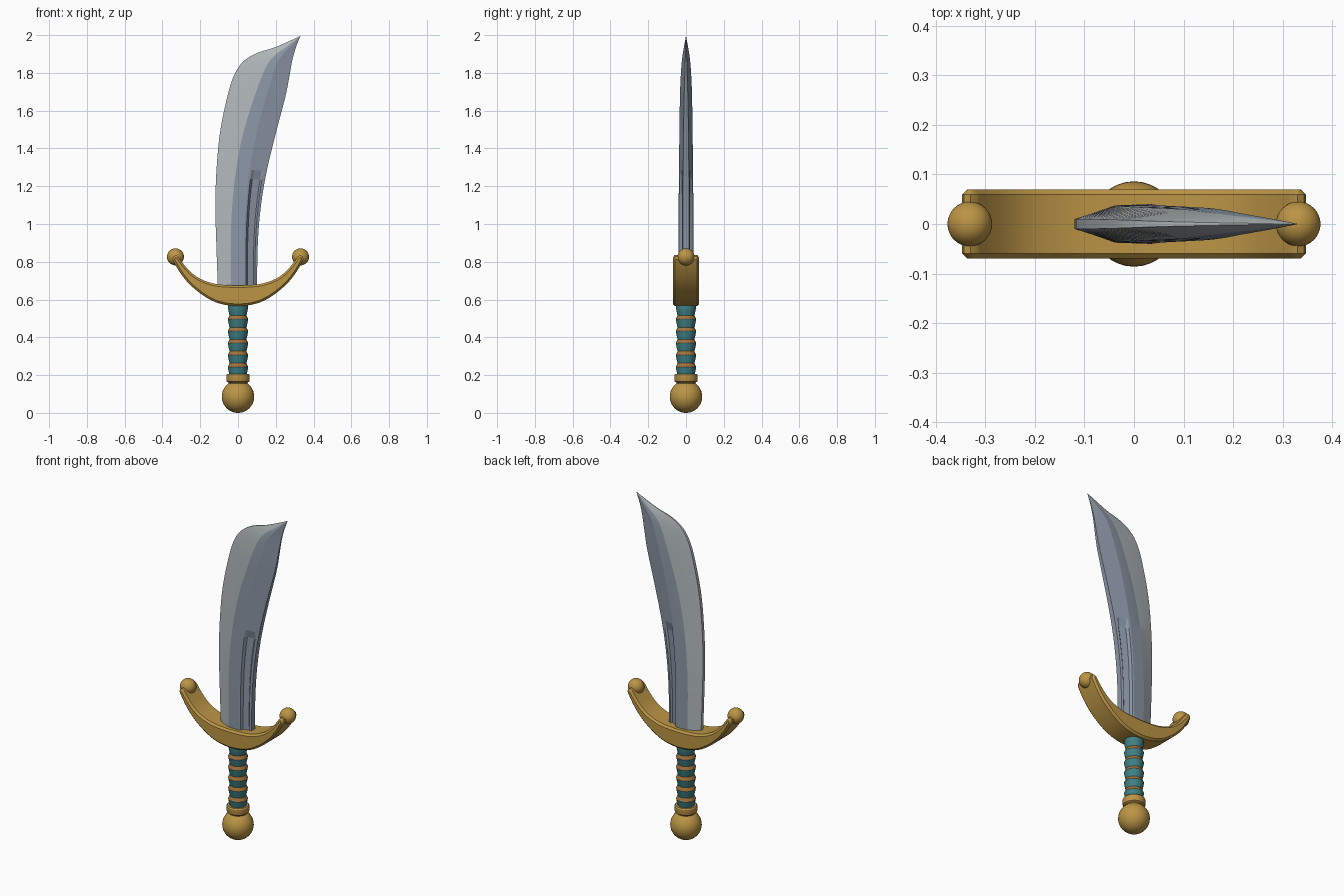
import bpy, bmesh, math

if "Cube" in bpy.data.objects:
    bpy.data.objects.remove(bpy.data.objects["Cube"])


def material(name, rgb):
    m = bpy.data.materials.new(name)
    m.diffuse_color = (*rgb, 1)
    m.use_nodes = True
    m.node_tree.nodes["Principled BSDF"].inputs["Base Color"].default_value = m.diffuse_color
    return m


GOLD = material("gold", (0.50, 0.30, 0.06))
TEAL = material("teal_leather", (0.05, 0.22, 0.24))
BROWN = material("brown_binding", (0.36, 0.17, 0.045))
STEEL = material("blue_steel", (0.26, 0.31, 0.38))
EDGE = material("polished_edge", (0.44, 0.48, 0.49))


def finish(bm, name, mats, angle=30):
    bmesh.ops.recalc_face_normals(bm, faces=bm.faces)
    mesh = bpy.data.meshes.new(name)
    bm.to_mesh(mesh)
    bm.free()
    for m in mats:
        mesh.materials.append(m)
    ob = bpy.data.objects.new(name, mesh)
    bpy.context.collection.objects.link(ob)
    bpy.ops.object.select_all(action='DESELECT')
    ob.select_set(True)
    bpy.context.view_layer.objects.active = ob
    bpy.ops.object.shade_smooth_by_angle(angle=math.radians(angle))
    return ob


def smooth_path(pts, steps):
    """Catmull-Rom interpolation of tuples of any length."""
    out = []
    for i in range(len(pts) - 1):
        p0, p1, p2, p3 = (pts[max(i - 1, 0)], pts[i], pts[i + 1],
                          pts[min(i + 2, len(pts) - 1)])
        for s in range(steps):
            t = s / steps
            out.append(tuple(
                0.5 * (2 * b + (c - a) * t + (2 * a - 5 * b + 4 * c - d) * t * t
                       + (3 * b - a - 3 * c + d) * t ** 3)
                for a, b, c, d in zip(p0, p1, p2, p3)))
    return out + [pts[-1]]


def lathe(name, profile, mats, rule=lambda i: 0, seg=32):
    """Revolve (radius, z) points; rule gives the material of each band."""
    bm = bmesh.new()
    rings = [[bm.verts.new((r * math.cos(2 * math.pi * k / seg),
                            r * math.sin(2 * math.pi * k / seg), z))
              for k in range(seg)] for r, z in profile]
    for i in range(len(rings) - 1):
        for k in range(seg):
            j = (k + 1) % seg
            f = bm.faces.new((rings[i][k], rings[i][j], rings[i + 1][j], rings[i + 1][k]))
            f.material_index = rule(i)
    bm.faces.new(rings[0])
    bm.faces.new(rings[-1])
    return finish(bm, name, mats)


def ball(name, x, z, r):
    bm = bmesh.new()
    bmesh.ops.create_uvsphere(bm, u_segments=32, v_segments=20, radius=r)
    bmesh.ops.translate(bm, verts=bm.verts, vec=(x, 0, z))
    return finish(bm, name, [GOLD])


# Pommel and collar
ball("pommel", 0, 0.086, 0.086)
lathe("collar", [(0.046, 0.14), (0.05, 0.16), (0.06, 0.166), (0.062, 0.172),
                 (0.062, 0.2), (0.058, 0.206)], [GOLD])

# Grip: flared leather segments with sloping bindings between them
profile, z0, pitch = [], 0.2, 0.0632
for i in range(6):
    z = z0 + i * pitch
    profile += [(0.045, z), (0.05, z + 0.022), (0.054, z + 0.043)]
profile.append((0.047, 0.59))
lathe("grip", profile, [TEAL, BROWN], lambda i: 1 if i % 3 == 2 and i < 17 else 0)

# Crescent guard
under = smooth_path([(0, .565), (.07, .572), (.14, .595), (.21, .64),
                     (.27, .695), (.315, .755), (.347, .812)], 3)
tip = [(.343, .828), (.33, .836)]
upper = smooth_path([(.317, .828), (.29, .79), (.25, .745), (.2, .71),
                     (.13, .685), (.06, .677), (0, .675)], 3)
half = under + tip + upper
outline = half + [(-x, z) for x, z in reversed(half[1:-1])]
bm = bmesh.new()
front = [bm.verts.new((x, -0.07, z)) for x, z in outline]
back = [bm.verts.new((x, 0.07, z)) for x, z in outline]
bm.faces.new(front)
bm.faces.new(back)
for i in range(len(outline)):
    j = (i + 1) % len(outline)
    bm.faces.new((front[i], front[j], back[j], back[i]))
guard = finish(bm, "guard", [GOLD])
bev = guard.modifiers.new("edge_bevel", 'BEVEL')
bev.width = 0.011
bev.segments = 1
bev.limit_method = 'ANGLE'
bev.angle_limit = math.radians(75)
for side, s in (("left", -1), ("right", 1)):
    ball("guard_ball_" + side, s * 0.331, 0.826, 0.045)

# Blade stations: left x, z, right x, z, bevel fraction, ridge fraction,
# ridge half thickness, left half thickness, right half thickness
stations = [
    (-.105, .62, .100, .62, .34, .68, .040, .010, .016),
    (-.115, .90, .105, .90, .35, .68, .040, .010, .016),
    (-.120, 1.1, .122, 1.1, .37, .67, .039, .010, .016),
    (-.113, 1.3, .152, 1.28, .39, .66, .037, .010, .015),
    (-.093, 1.5, .200, 1.48, .42, .66, .035, .010, .013),
    (-.050, 1.7, .250, 1.67, .47, .67, .032, .009, .010),
    (-.015, 1.8, .270, 1.77, .50, .69, .028, .008, .007),
    (.030, 1.862, .284, 1.85, .52, .70, .023, .006, .005),
    (.100, 1.905, .296, 1.90, .54, .72, .017, .004, .003),
    (.200, 1.937, .310, 1.945, .55, .73, .010, .002, .002),
    (.330, 1.995, .331, 1.996, .55, .73, .0, .0, .0)]
bm = bmesh.new()
rings = []
for lx, lz, rx, rz, a, b, t, tl, tr in smooth_path(stations, 4):
    groove = 0.012 if lz < 1.27 else 0
    cols = [(0, tl), (a, t * 0.94), (b, t)]
    for k, cut in ((.12, 0), (.24, groove), (.70, groove), (.82, 0)):
        cols.append((b + k * (1 - b), t + (tr - t) * k - cut))
    cols.append((1, tr))
    sect = [(f, -y) for f, y in cols] + [(f, y) for f, y in reversed(cols)]
    rings.append([bm.verts.new((lx + f * (rx - lx), y, lz + f * (rz - lz)))
                  for f, y in sect])
n = len(rings[0])
for r0, r1 in zip(rings, rings[1:]):
    for k in range(n):
        j = (k + 1) % n
        f = bm.faces.new((r0[k], r0[j], r1[j], r1[k]))
        # polished bevel on both sides, with its narrow rim
        f.material_index = 1 if k in (0, n - 2, n - 1) else 0
bm.faces.new(rings[0])
bmesh.ops.remove_doubles(bm, verts=bm.verts, dist=0.0012)
finish(bm, "blade", [STEEL, EDGE], 12)
